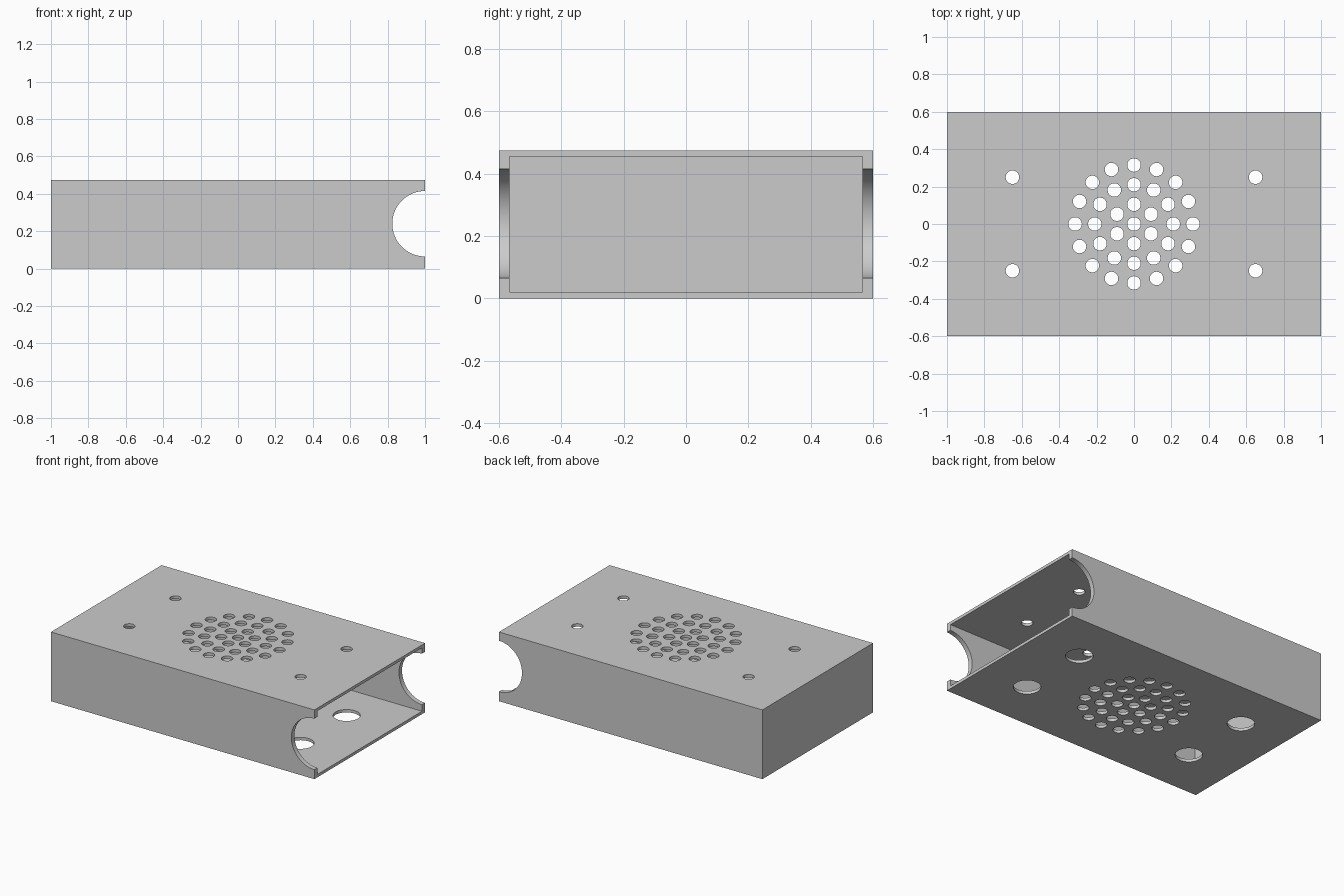
import bpy
import bmesh
from math import cos, sin, radians
from mathutils import Matrix, Vector

cube = bpy.data.objects.get("Cube")
if cube:
    bpy.data.objects.remove(cube, do_unlink=True)

LENGTH, WIDTH, HEIGHT = 2.0, 1.2, 0.475
SIDE, PLATE = 0.033, 0.02        # side wall and top/bottom thickness
HOLE, FOOT, NOTCH = 0.036, 0.085, 0.175

grey = bpy.data.materials.new("light grey")
grey.use_nodes = True
grey.diffuse_color = (0.6, 0.6, 0.6, 1)
grey.node_tree.nodes["Principled BSDF"].inputs["Base Color"].default_value = (0.6, 0.6, 0.6, 1)


def add_box(bm, low, high):
    low, high = Vector(low), Vector(high)
    size = Matrix.Diagonal((*(high - low), 1))
    bmesh.ops.create_cube(bm, size=1, matrix=Matrix.Translation((low + high) / 2) @ size)


def add_post(bm, x, y, radius, low, high):
    bmesh.ops.create_cone(bm, cap_ends=True, segments=32, radius1=radius, radius2=radius,
                          depth=high - low, matrix=Matrix.Translation((x, y, (low + high) / 2)))


def make_object(name, bm):
    mesh = bpy.data.meshes.new(name)
    bm.to_mesh(mesh)
    bm.free()
    mesh.materials.append(grey)
    obj = bpy.data.objects.new(name, mesh)
    bpy.context.collection.objects.link(obj)
    return obj


def cut(target, bm):
    cutter = make_object("cutter", bm)
    cutter.hide_render = True
    mod = target.modifiers.new("cut", 'BOOLEAN')
    mod.operation, mod.solver, mod.object = 'DIFFERENCE', 'EXACT', cutter
    bpy.context.view_layer.objects.active = target
    bpy.ops.object.modifier_apply(modifier=mod.name)
    bpy.data.objects.remove(cutter, do_unlink=True)


# Outer block
bm = bmesh.new()
add_box(bm, (-LENGTH / 2, -WIDTH / 2, 0), (LENGTH / 2, WIDTH / 2, HEIGHT))
case = make_object("speaker_case", bm)

# Hollow interior, open at the left end
bm = bmesh.new()
add_box(bm, (-LENGTH / 2 + SIDE, -WIDTH / 2 + SIDE, PLATE),
        (LENGTH / 2 + 0.1, WIDTH / 2 - SIDE, HEIGHT - PLATE))
cut(case, bm)

# Half-round finger notch through both long walls
bm = bmesh.new()
bmesh.ops.create_cone(bm, cap_ends=True, segments=64, radius1=NOTCH, radius2=NOTCH, depth=2,
                      matrix=Matrix.Translation((LENGTH / 2, 0, 0.24)) @ Matrix.Rotation(radians(90), 4, 'X'))
cut(case, bm)

# Round grille through top and bottom: a centre hole and three rings
bm = bmesh.new()
add_post(bm, 0, 0, HOLE, -0.1, 0.6)
for ring, count in enumerate((6, 12, 16), start=1):
    for i in range(count):
        angle = radians(90 + 360 * i / count)
        add_post(bm, 0.105 * ring * cos(angle), 0.105 * ring * sin(angle), HOLE, -0.1, 0.6)

# Corner holes: small in the top, wide in the bottom
for x in (-0.65, 0.65):
    for y in (-0.25, 0.25):
        add_post(bm, x, y, HOLE, 0.3, 0.6)
        add_post(bm, x, y, FOOT, -0.1, 0.2)
cut(case, bm)

# Smooth round cuts, sharp box edges
bpy.ops.object.select_all(action='DESELECT')
case.select_set(True)
bpy.context.view_layer.objects.active = case
bpy.ops.object.shade_smooth_by_angle(angle=radians(30))
